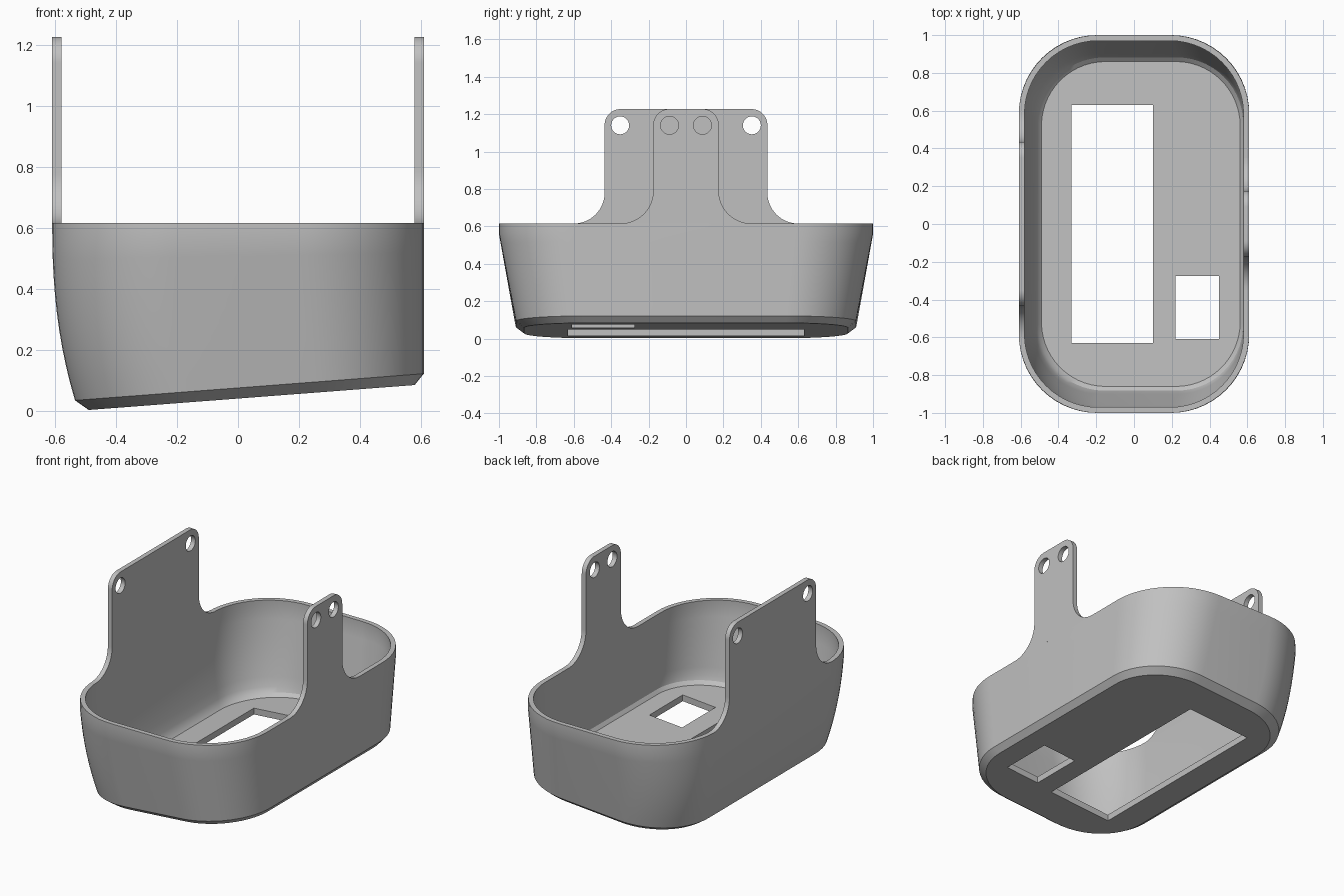
import bpy, bmesh
from math import sin, cos, pi, radians

cube = bpy.data.objects.get("Cube")
if cube:
    bpy.data.objects.remove(cube, do_unlink=True)

RIM = 0.615      # height of the tray rim
WALL = 0.03      # wall and tab thickness
SLOPE = 0.0765   # tilt of the underside

grey = bpy.data.materials.new("plain grey")
grey.use_nodes = True
grey.diffuse_color = (0.53, 0.53, 0.53, 1)
grey.node_tree.nodes["Principled BSDF"].inputs["Base Color"].default_value = (0.53, 0.53, 0.53, 1)


def arc(cx, cy, r, a0, a1, n=14):
    """Points on an arc, angles in degrees."""
    return [(cx + r * cos(radians(a0 + (a1 - a0) * i / n)),
             cy + r * sin(radians(a0 + (a1 - a0) * i / n))) for i in range(n + 1)]


def rounded_rect(xl, xr, hy, r):
    return (arc(xr - r, hy - r, r, 0, 90) + arc(xl + r, hy - r, r, 90, 180)
            + arc(xl + r, r - hy, r, 180, 270) + arc(xr - r, r - hy, r, 270, 360))


def activate(obj):
    bpy.ops.object.select_all(action='DESELECT')
    obj.select_set(True)
    bpy.context.view_layer.objects.active = obj


def finish(obj):
    obj.data.materials.clear()
    obj.data.materials.append(grey)
    activate(obj)
    bpy.ops.object.shade_smooth_by_angle(angle=radians(25))


def mesh_object(name, bm):
    bmesh.ops.recalc_face_normals(bm, faces=bm.faces)
    me = bpy.data.meshes.new(name)
    bm.to_mesh(me)
    bm.free()
    obj = bpy.data.objects.new(name, me)
    bpy.context.collection.objects.link(obj)
    return obj


# Tray: one closed loft up the outside, over the rim and down the inside
def wall_ring(t, inset, lift):
    xl = -0.61 + 0.075 * (1 - t) ** 2.3
    hy = 0.91 + 0.09 * min(1, t / 0.9)
    r = 0.37 + 0.05 * t
    return (t, lift, xl + inset, 0.61 - inset, hy - inset, r - inset)


steps = [i / 10 for i in range(11)]
rings = [(0, 0, -0.49, 0.58, 0.865, 0.34)]
rings += [wall_ring(t, 0, 0.035) for t in steps]
rings += [wall_ring(t, WALL, 0.035) for t in reversed(steps[1:])]
rings += [(0, 0.06, -0.508, 0.578, 0.882, 0.35),
          (0, 0.04, -0.49, 0.562, 0.86, 0.34)]

bm = bmesh.new()
loops = []
for t, lift, xl, xr, hy, r in rings:
    loops.append([bm.verts.new((x, y, (1 - t) * (0.002 + lift + SLOPE * (x + 0.49)) + t * RIM))
                  for x, y in rounded_rect(xl, xr, hy, r)])
for a, b in zip(loops, loops[1:]):
    for i in range(len(a)):
        j = (i + 1) % len(a)
        bm.faces.new((a[i], a[j], b[j], b[i]))
bm.faces.new(loops[0])
bm.faces.new(loops[-1])
bmesh.ops.remove_doubles(bm, verts=bm.verts, dist=1e-5)
tray = mesh_object("tray", bm)

# Rectangular openings through the floor
for name, x0, x1, y0, y1 in (("long_opening", -0.33, 0.10, -0.63, 0.63),
                             ("small_opening", 0.22, 0.45, -0.61, -0.275)):
    bm = bmesh.new()
    bmesh.ops.create_cube(bm, size=1)
    for v in bm.verts:
        v.co = (x1 if v.co.x > 0 else x0, y1 if v.co.y > 0 else y0, 0.3 * v.co.z + 0.05)
    cutter = mesh_object(name, bm)
    cutter.hide_render = True
    mod = tray.modifiers.new(name, 'BOOLEAN')
    mod.operation = 'DIFFERENCE'
    mod.solver = 'EXACT'
    mod.object = cutter
    activate(tray)
    bpy.ops.object.modifier_apply(modifier=name)
    bpy.data.objects.remove(cutter, do_unlink=True)
finish(tray)


# Upright mounting tabs with flared feet and two screw holes
def tab(name, x, half, flare, hole_y):
    top, r = 1.227, 0.085
    side = (arc(half + flare, RIM + flare, flare, 270, 180)
            + arc(half - r, top - r, r, 0, 90))
    outline = side + [(-u, v) for u, v in reversed(side)]
    holes = [arc(s * hole_y, 1.14, 0.048, 0, 360, 32)[:-1] for s in (-1, 1)]
    cu = bpy.data.curves.new(name, 'CURVE')
    cu.dimensions = '2D'
    cu.fill_mode = 'BOTH'
    cu.extrude = WALL / 2
    for pts in [outline] + holes:
        sp = cu.splines.new('POLY')
        sp.points.add(len(pts) - 1)
        for p, (u, v) in zip(sp.points, pts):
            p.co = (u, v, 0, 1)
        sp.use_cyclic_u = True
    obj = bpy.data.objects.new(name, cu)
    bpy.context.collection.objects.link(obj)
    obj.location.x = x
    obj.rotation_euler = (pi / 2, 0, pi / 2)
    activate(obj)
    bpy.ops.object.convert(target='MESH')
    obj = bpy.context.view_layer.objects.active
    bm = bmesh.new()
    bm.from_mesh(obj.data)
    bmesh.ops.remove_doubles(bm, verts=bm.verts, dist=1e-5)
    bmesh.ops.recalc_face_normals(bm, faces=bm.faces)
    bm.to_mesh(obj.data)
    bm.free()
    finish(obj)


tab("narrow_tab", 0.595, 0.175, 0.175, 0.088)
tab("wide_tab", -0.595, 0.435, 0.165, 0.352)
